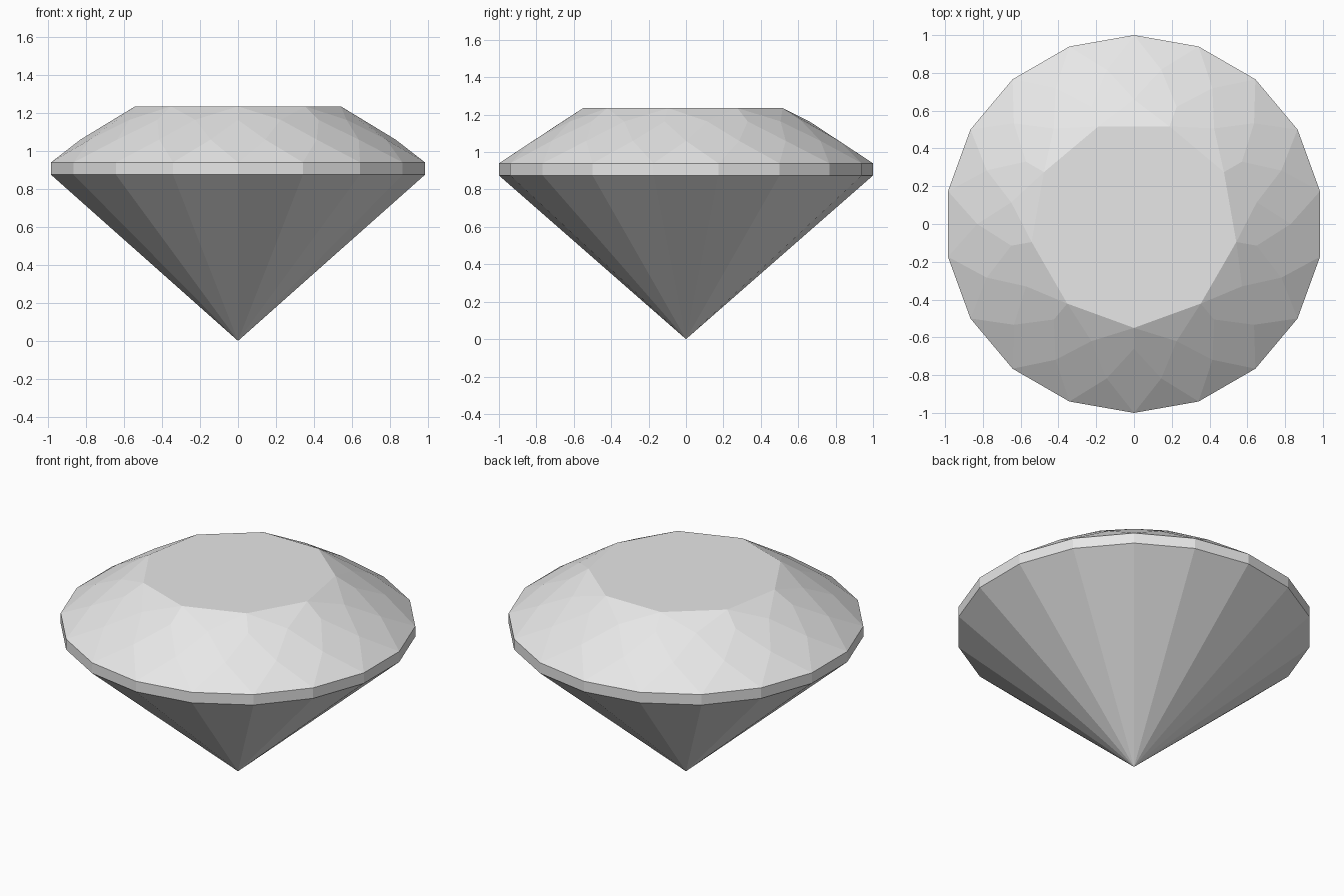
import bpy
import bmesh
from math import sin, cos, radians

cube = bpy.data.objects.get("Cube")
if cube:
    bpy.data.objects.remove(cube, do_unlink=True)

SIDES = 18
STEP = 360 / SIDES


def ring(bm, count, radius, z, offset=0.0):
    """Evenly spaced vertices, starting at the front (-y)."""
    verts = []
    for i in range(count):
        a = radians(offset + i * 360 / count)
        verts.append(bm.verts.new((radius * sin(a), -radius * cos(a), z)))
    return verts


bm = bmesh.new()

# Rings from the flat table down to the point
table = ring(bm, SIDES // 2, 0.55, 1.235)
upper = ring(bm, SIDES, 0.66, 1.164)
lower = ring(bm, SIDES, 0.83, 1.06, STEP / 2)
girdle_top = ring(bm, SIDES, 1.0, 0.94)
girdle_base = ring(bm, SIDES, 1.0, 0.875)
point = bm.verts.new((0, 0, 0))

bm.faces.new(table)
for i in range(SIDES):
    j = (i + 1) % SIDES
    # Crown: kites, girdle triangles and the facets reaching the table
    bm.faces.new((upper[i], lower[i - 1], girdle_top[i], lower[i]))
    bm.faces.new((lower[i], girdle_top[i], girdle_top[j]))
    corner = table[((i + 1) // 2) % len(table)]
    bm.faces.new((corner, upper[i], lower[i], upper[j]))
    if i % 2:
        # Star facet beside the table
        bm.faces.new((table[i // 2], upper[i], corner))
    # Girdle band and pavilion
    bm.faces.new((girdle_top[i], girdle_base[i], girdle_base[j], girdle_top[j]))
    bm.faces.new((girdle_base[i], point, girdle_base[j]))

bmesh.ops.recalc_face_normals(bm, faces=bm.faces[:])
mesh = bpy.data.meshes.new("cut_gem")
bm.to_mesh(mesh)
bm.free()

# Single pale grey material
grey = bpy.data.materials.new("pale_grey")
grey.use_nodes = True
color = (0.8, 0.8, 0.8, 1)
grey.diffuse_color = color
for node in grey.node_tree.nodes:
    if node.type == 'BSDF_PRINCIPLED':
        node.inputs["Base Color"].default_value = color
mesh.materials.append(grey)

gem = bpy.data.objects.new("cut_gem", mesh)
bpy.context.collection.objects.link(gem)
